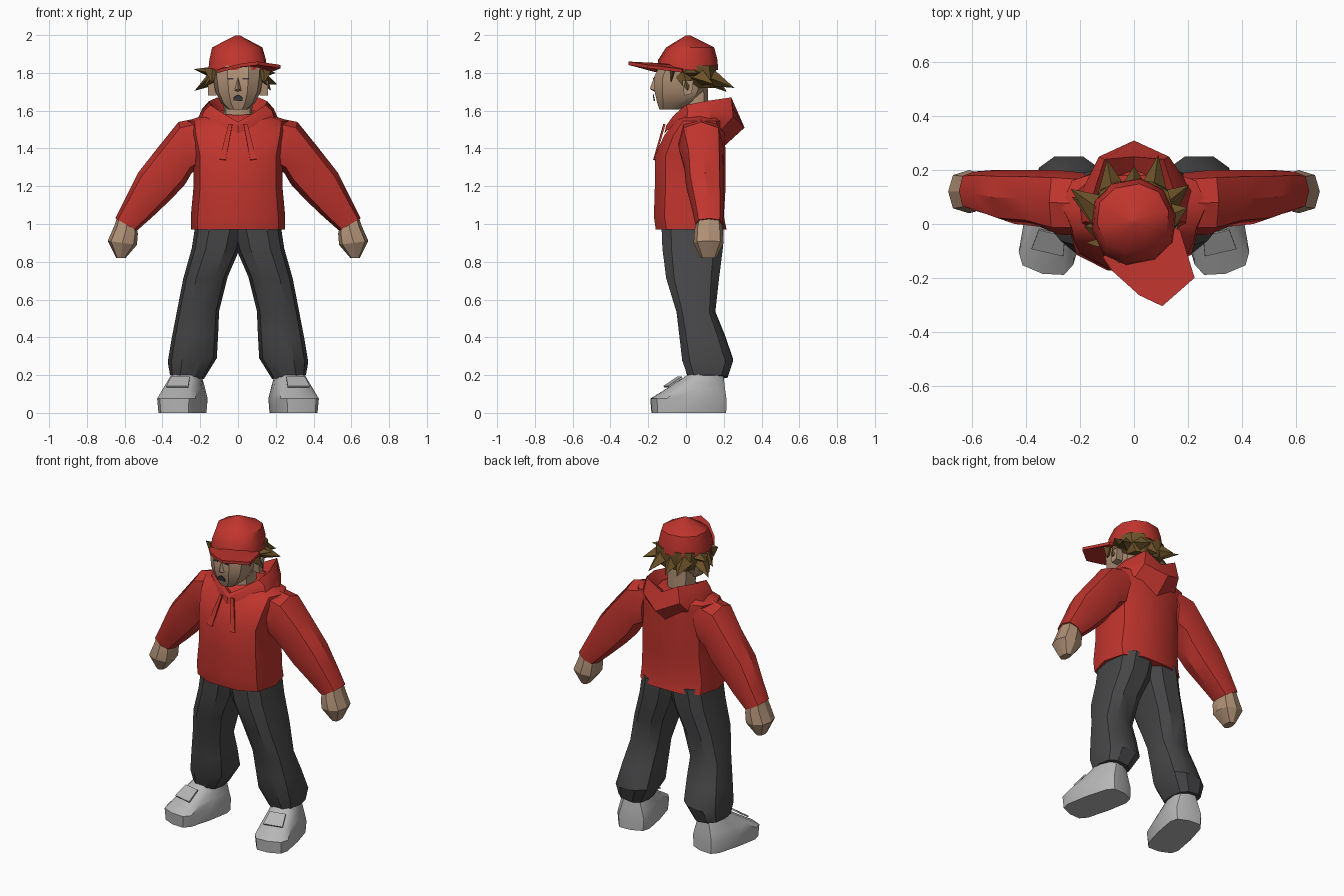
import bpy, bmesh, math
from mathutils import Vector, Matrix

if "Cube" in bpy.data.objects:
    bpy.data.objects.remove(bpy.data.objects["Cube"])


def material(name, r, g, b):
    m = bpy.data.materials.new(name)
    m.diffuse_color = (r, g, b, 1)
    m.use_nodes = True
    m.node_tree.nodes["Principled BSDF"].inputs["Base Color"].default_value = m.diffuse_color
    return m


RED = material("red cloth", 0.53, 0.035, 0.027)
GREY = material("dark trousers", 0.062, 0.062, 0.065)
SKIN = material("skin", 0.43, 0.28, 0.18)
SHOE = material("shoe grey", 0.47, 0.47, 0.47)
HAIR = material("brown hair", 0.15, 0.085, 0.022)
DARK = material("dark face marks", 0.05, 0.05, 0.06)


def finish(name, bm, mat, angle=35):
    bmesh.ops.recalc_face_normals(bm, faces=bm.faces)
    me = bpy.data.meshes.new(name)
    bm.to_mesh(me)
    bm.free()
    me.materials.append(mat)
    ob = bpy.data.objects.new(name, me)
    bpy.context.collection.objects.link(ob)
    bpy.ops.object.select_all(action='DESELECT')
    ob.select_set(True)
    bpy.context.view_layer.objects.active = ob
    bpy.ops.object.shade_smooth_by_angle(angle=math.radians(angle))
    return ob


def section(p, q, y0, y1, n=10, power=0.75):
    """Rounded loop between two xz points p and q, spanning y0 to y1."""
    def shape(v):
        return math.copysign(abs(v) ** power, v) if abs(v) > 1e-6 else 0
    angs = [2 * math.pi * i / n for i in range(n)]
    top = max(shape(math.sin(a)) for a in angs)
    loop = []
    for a in angs:
        c, s = shape(math.cos(a)), shape(math.sin(a)) / top
        loop.append(Vector(((p[0] + q[0]) / 2 + (p[0] - q[0]) / 2 * c,
                            (y0 + y1) / 2 + (y1 - y0) / 2 * s,
                            (p[1] + q[1]) / 2 + (p[1] - q[1]) / 2 * c)))
    return loop


def level(z, w, y0, y1, n=10, power=0.75):
    return section((w, z), (-w, z), y0, y1, n, power)


def loft(name, rings, mat, matrix=None, caps=True, angle=35):
    bm = bmesh.new()
    rows = [[bm.verts.new(v) for v in r] for r in rings]
    n = len(rows[0])
    for a, b in zip(rows, rows[1:]):
        for i in range(n):
            j = (i + 1) % n
            bm.faces.new((a[i], a[j], b[j], b[i]))
    if caps:
        bm.faces.new(rows[0])
        bm.faces.new(rows[-1])
    if matrix:
        bm.transform(matrix)
    return finish(name, bm, mat, angle)


def plate(name, pts, mat, thick):
    """Thin polygon given by its outline, thickened along its normal."""
    bm = bmesh.new()
    f = bm.faces.new([bm.verts.new(p) for p in pts])
    f.normal_update()
    off = f.normal * thick
    ext = bmesh.ops.extrude_face_region(bm, geom=[f])
    bmesh.ops.translate(bm, vec=off, verts=[v for v in ext["geom"] if isinstance(v, bmesh.types.BMVert)])
    return finish(name, bm, mat, 20)


# Hooded top: body
loft("hoodie_body", [
    level(0.97, 0.25, -0.16, 0.215), level(1.04, 0.25, -0.17, 0.2),
    level(1.2, 0.235, -0.165, 0.21), level(1.36, 0.235, -0.165, 0.21),
    level(1.47, 0.26, -0.115, 0.205), level(1.545, 0.27, -0.055, 0.2),
    level(1.58, 0.17, -0.03, 0.18)], RED, angle=40)

# Hood lying open around the neck: half loops from front to back
half_loops = [
    [(0, -.115, 1.48), (.1, -.07, 1.52), (.2, 0, 1.54), (.22, .12, 1.54), (.15, .19, 1.5), (0, .2, 1.41)],
    [(0, -.105, 1.52), (.09, -.07, 1.57), (.18, .01, 1.60), (.19, .13, 1.61), (.13, .25, 1.57), (0, .31, 1.51)],
    [(0, -.09, 1.54), (.07, -.06, 1.58), (.145, 0, 1.63), (.155, .1, 1.65), (.11, .24, 1.67), (0, .25, 1.61)],
    [(0, -.06, 1.53), (.05, -.04, 1.55), (.1, 0, 1.585), (.11, .08, 1.59), (.08, .17, 1.6), (0, .2, 1.585)]]
loft("hood", [h + [(-x, y, z) for x, y, z in h[-2:0:-1]] for h in half_loops], RED, caps=False)

for s, side in ((1, "left"), (-1, "right")):
    def mirrored(rows, n, power=0.75):
        return [section((s * p[0], p[1]), (s * q[0], q[1]), a, b, n, power) for p, q, a, b in rows]

    # Sleeve
    loft(side + "_sleeve", mirrored([
        ((.17, 1.57), (.2, 1.30), -.04, .19), ((.315, 1.54), (.245, 1.27), -.04, .2),
        ((.42, 1.41), (.28, 1.21), -.01, .2), ((.53, 1.27), (.355, 1.13), 0, .2),
        ((.60, 1.13), (.45, 1.04), .03, .2), ((.65, 1.03), (.535, .965), .05, .195)], 8), RED)
    # Fist
    loft(side + "_hand", mirrored([
        ((.635, 1.05), (.54, .99), .06, .185), ((.655, .99), (.53, .95), .045, .195),
        ((.69, .91), (.535, .89), .04, .2), ((.645, .82), (.595, .82), .08, .16)], 8), SKIN, angle=25)
    # Trouser leg
    loft(side + "_trouser_leg", mirrored([
        ((.225, 1.0), (-.04, 1.0), -.13, .2), ((.245, .87), (-.01, .87), -.125, .195),
        ((.29, .71), (.055, .72), -.105, .175), ((.325, .53), (.10, .54), -.05, .155),
        ((.35, .40), (.105, .42), -.035, .205),
        ((.372, .27), (.112, .29), -.02, .25), ((.36, .2), (.18, .18), .01, .22)], 10), GREY)
    # Shoe, turned outwards
    turn = Matrix.Translation((s * .295, .01, 0)) @ Matrix.Rotation(s * math.radians(13), 4, 'Z')
    loft(side + "_shoe", [
        level(0, .105, -.195, .205, 12, .5), level(.075, .112, -.2, .205, 12, .5),
        level(.125, .10, -.12, .2, 12, .6), level(.175, .085, -.04, .195, 12, .7),
        level(.21, .075, .01, .19, 12, .8)], SHOE, turn)
    # Shoe tongue
    plate(side + "_shoe_tongue", [turn @ Vector(v) for v in (
        (-.06, -.115, .135), (.06, -.115, .135), (.05, -.04, .185), (-.05, -.04, .185))], SHOE, .009)
    # Drawstring
    plate(side + "_drawstring", [(s * x, y, z) for x, y, z in (
        (.03, -.12, 1.53), (.05, -.118, 1.53), (.098, -.172, 1.345), (.065, -.174, 1.34))], RED, .01 * s)
    # Ear
    loft(side + "_ear", [[(s * (x + dx), y, z) for y, z in ((-.02, 1.76), (.04, 1.76), (.03, 1.69), (-.01, 1.68))]
                         for x, dx in ((.115, 0), (.155, .005))], SKIN)
    # Eye line
    plate(side + "_eye", [(s * x, -.171, z) for x, z in (
        (.025, 1.765), (.055, 1.765), (.055, 1.772), (.025, 1.772))], DARK, .004)

# Neck and head
loft("neck", [level(1.5, .08, -.04, .12), level(1.6, .075, -.03, .12), level(1.72, .08, -.03, .115)], SKIN)
loft("head", [
    level(1.605, .05, -.14, -.03), level(1.64, .09, -.152, .05), level(1.70, .12, -.166, .1),
    level(1.78, .132, -.168, .13), level(1.84, .132, -.14, .14)], SKIN, angle=30)

# Nose: small wedge
bm = bmesh.new()
a, b, c, d, e = [bm.verts.new(v) for v in (
    (0, -.166, 1.785), (-.022, -.16, 1.705), (.022, -.16, 1.705), (0, -.192, 1.715), (0, -.155, 1.695))]
for tri in ((a, b, d), (a, d, c), (b, e, d), (e, c, d)):
    bm.faces.new(tri)
finish("nose", bm, SKIN, 20)

# Mouth
plate("mouth", [(-.025, -.164, 1.655), (.025, -.164, 1.652), (.022, -.168, 1.672),
                (0, -.17, 1.685), (-.022, -.168, 1.672)], DARK, .006)

# Hair: mass under the cap, then loose spikes
loft("hair_mass", [level(1.72, .11, .02, .15), level(1.76, .142, -.03, .16),
                   level(1.84, .148, -.09, .16)], HAIR, angle=20)


def spike(name, base, tip, width, height):
    base, tip = Vector(base), Vector(tip)
    d = (tip - base).normalized()
    ref = Vector((0, 0, 1)) if abs(d.z) < .8 else Vector((1, 0, 0))
    u = d.cross(ref).normalized()
    v = u.cross(d)
    bm = bmesh.new()
    ring = [bm.verts.new(base + k) for k in (u * width, v * height, -u * width, -v * height)]
    t = bm.verts.new(tip)
    for i in range(4):
        bm.faces.new((ring[i], ring[(i + 1) % 4], t))
    bm.faces.new(ring)
    finish(name, bm, HAIR, 15)


for i, (base, tip, w, h) in enumerate((
        ((-.12, .05, 1.80), (-.235, .13, 1.82), .06, .035),
        ((-.12, .04, 1.78), (-.23, .10, 1.705), .06, .045),
        ((-.12, -.02, 1.79), (-.185, -.01, 1.72), .05, .035),
        ((-.08, .12, 1.78), (-.10, .24, 1.73), .055, .05),
        ((0, .12, 1.78), (0, .215, 1.70), .06, .05),
        ((.07, .12, 1.78), (.09, .257, 1.72), .055, .05),
        ((.11, .07, 1.78), (.205, .145, 1.74), .06, .05),
        ((.12, .03, 1.80), (.20, .06, 1.80), .06, .03),
        ((.12, -.01, 1.79), (.175, .01, 1.705), .05, .035),
        ((-.135, -.07, 1.82), (-.14, -.08, 1.745), .015, .045),
        ((.135, -.07, 1.82), (.14, -.08, 1.745), .015, .045))):
    spike("hair_spike_%d" % (i + 1), base, tip, w, h)

# Cap crown and sideways-turned brim
loft("cap_crown", [
    level(1.815, .158, -.148, .163, 10, .9), level(1.87, .152, -.14, .16, 10, .9),
    level(1.935, .135, -.098, .143, 10, .9), level(1.998, .012, 0, .022, 10, .9)],
    RED, Matrix.Rotation(math.radians(10), 4, 'Z'), angle=40)
outer = [(-.115, -.125, 1.815), (-.08, -.175, 1.825), (.02, -.265, 1.85), (.105, -.305, 1.86),
         (.225, -.2, 1.842), (.17, -.02, 1.82)]
inner = [(-.09, -.06, 1.825), (-.06, -.08, 1.835), (0, -.1, 1.845), (.05, -.1, 1.85),
         (.1, -.06, 1.845), (.12, -.01, 1.825)]
bm = bmesh.new()
rows = [[[bm.verts.new((x, y, z - t)) for x, y, z in row] for row in (outer, inner)] for t in (0, .018)]
for i in range(5):
    for o, n in rows:
        bm.faces.new((o[i], o[i + 1], n[i + 1], n[i]))
    for k in (0, 1):
        bm.faces.new((rows[0][k][i], rows[0][k][i + 1], rows[1][k][i + 1], rows[1][k][i]))
for i in (0, 5):
    bm.faces.new((rows[0][0][i], rows[0][1][i], rows[1][1][i], rows[1][0][i]))
finish("cap_brim", bm, RED, 30)
